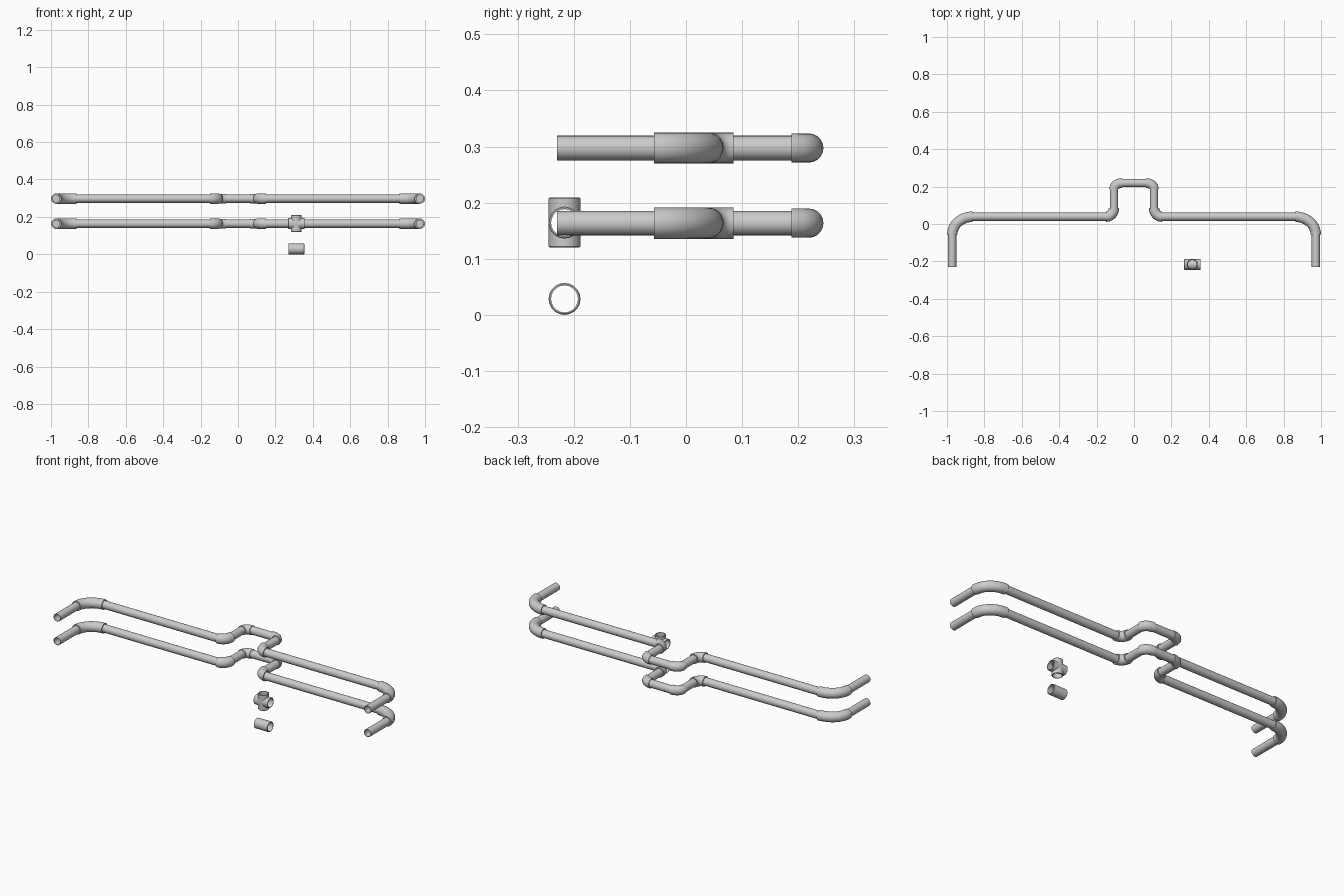
import bpy, bmesh, math
from mathutils import Vector

if "Cube" in bpy.data.objects:
    bpy.data.objects.remove(bpy.data.objects["Cube"])

grey = bpy.data.materials.new("pipe grey")
grey.diffuse_color = (0.6, 0.6, 0.6, 1)
grey.use_nodes = True
grey.node_tree.nodes["Principled BSDF"].inputs["Base Color"].default_value = grey.diffuse_color
N = 20
R_PIPE, R_FIT, R_BORE = 0.022, 0.0278, 0.024


def finish(name, bm):
    bmesh.ops.recalc_face_normals(bm, faces=bm.faces)
    me = bpy.data.meshes.new(name)
    bm.to_mesh(me)
    bm.free()
    me.materials.append(grey)
    ob = bpy.data.objects.new(name, me)
    bpy.context.collection.objects.link(ob)
    smooth(ob)
    return ob


def smooth(ob):
    bpy.ops.object.select_all(action='DESELECT')
    ob.select_set(True)
    bpy.context.view_layer.objects.active = ob
    bpy.ops.object.shade_smooth_by_angle(angle=math.radians(40))


def sweep(name, pts, tans, r, inner=0.0, bevel=0.0):
    """Round tube along pts; inner > 0 makes it hollow, otherwise it is capped."""
    bm = bmesh.new()

    def ring(p, t, rad):
        t = Vector(t).normalized()
        u = t.orthogonal().normalized() if abs(t.z) > 0.9 else Vector((0, 0, 1))
        v = t.cross(u)
        return [bm.verts.new(Vector(p) + rad * (math.cos(a) * u + math.sin(a) * v))
                for a in (2 * math.pi * i / N for i in range(N))]

    path = [(Vector(p), Vector(t).normalized(), r) for p, t in zip(pts, tans)]
    if bevel:
        p, t, _ = path[0]
        q, s, _ = path[-1]
        path = [(p, t, r - bevel), (p + t * bevel, t, r),
                (q - s * bevel, s, r), (q, s, r - bevel)]
    rings = [ring(*k) for k in path]
    if inner:
        rings += [ring(p, t, inner) for p, t, _ in (path[-1], path[0])]
        rings.append(rings[0])
    else:
        bm.faces.new(rings[0])
        bm.faces.new(rings[-1])
    for a, b in zip(rings, rings[1:]):
        for i in range(N):
            j = (i + 1) % N
            bm.faces.new((a[i], a[j], b[j], b[i]))
    return finish(name, bm)


def tube(name, a, b, r, inner=0.0, bevel=0.0):
    d = Vector(b) - Vector(a)
    return sweep(name, [a, b], [d, d], r, inner, bevel)


def elbow(name, a, corner, b, r, steps):
    """Quarter bend from a to b, tangent to the lines meeting at corner."""
    a, c, b = Vector(a), Vector(corner), Vector(b)
    o = a + b - c
    pts, tans = [], []
    for i in range(steps + 1):
        t = math.pi / 2 * i / steps
        pts.append(o + (a - o) * math.cos(t) + (b - o) * math.sin(t))
        tans.append((b - o) * math.cos(t) - (a - o) * math.sin(t))
    return sweep(name, pts, tans, r)


# two identical pipe runs, one above the other, each mirrored left/right
XE, XL, YM, YT = 0.9722, 0.107, 0.039, 0.219
for level, z in (("lower", 0.1635), ("upper", 0.2975)):
    for side, s in (("left", -1), ("right", 1)):
        n = f"{level}_{side}_"
        P = lambda x, y: (s * x, y, z)
        tube(n + "end_pipe", P(XE, -0.23), P(XE, -0.045), R_PIPE, 0.019)
        elbow(n + "end_elbow", P(XE, -0.057), P(XE, YM), P(0.863, YM), R_FIT, 10)
        tube(n + "long_pipe", P(0.875, YM), P(0.14, YM), R_PIPE)
        elbow(n + "loop_lower_elbow", P(0.149, YM), P(XL, YM), P(XL, 0.085), R_FIT, 6)
        tube(n + "loop_leg", P(XL, 0.075), P(XL, 0.195), R_PIPE)
        elbow(n + "loop_upper_elbow", P(XL, 0.188), P(XL, YT), P(0.064, YT), 0.026, 4)
    tube(level + "_loop_top", (-0.07, YT, z), (0.07, YT, z), R_PIPE)

# loose coupling sleeve resting on the ground
FX, FY, RC = 0.312, -0.2165, 0.0285
tube("coupling", (FX - 0.043, FY, RC), (FX + 0.043, FY, RC), RC, R_BORE, 0.002)

# four-way cross fitting: two crossing barrels with both bores cut through
ZC, L = 0.1645, 0.0445
cross = tube("cross_fitting", (FX - L, FY, ZC), (FX + L, FY, ZC), RC, 0, 0.002)
barrel = tube("cross_barrel_helper", (FX, FY, ZC - L), (FX, FY, ZC + L), RC, 0, 0.002)
bore_x = tube("bore_x_helper", (FX - 0.1, FY, ZC), (FX + 0.1, FY, ZC), R_BORE)
bore_z = tube("bore_z_helper", (FX, FY, ZC - 0.1), (FX, FY, ZC + 0.1), R_BORE - 0.0003)
for helper, op in ((barrel, 'UNION'), (bore_x, 'DIFFERENCE'), (bore_z, 'DIFFERENCE')):
    m = cross.modifiers.new(op.lower(), 'BOOLEAN')
    m.operation, m.object, m.solver = op, helper, 'EXACT'
    bpy.context.view_layer.objects.active = cross
    bpy.ops.object.modifier_apply(modifier=m.name)
    bpy.data.objects.remove(helper)
smooth(cross)
